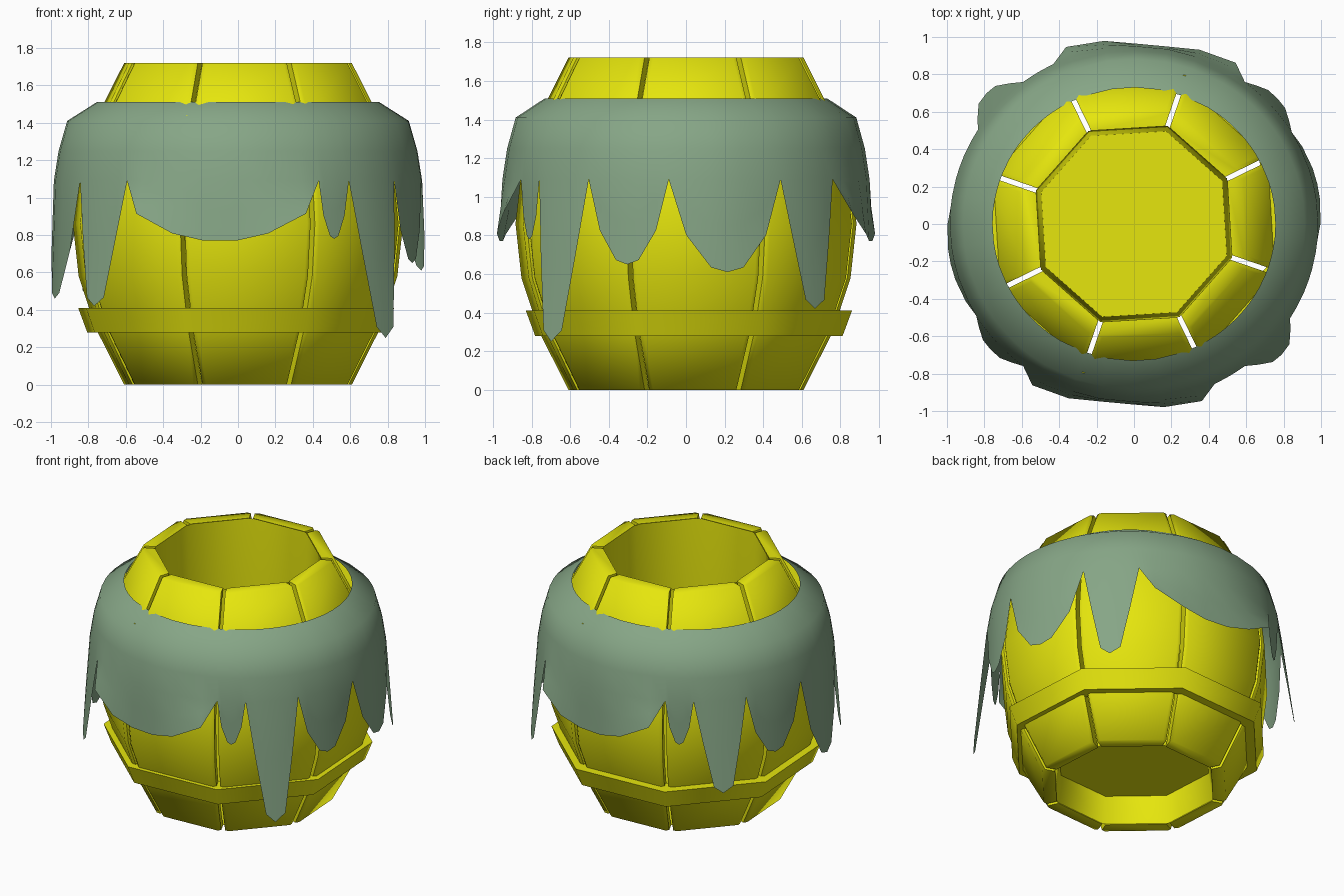
import bpy, bmesh, math
from math import radians, sin, cos, tan

if "Cube" in bpy.data.objects:
    bpy.data.objects.remove(bpy.data.objects["Cube"])

HALF = radians(22.5)
TURN = radians(3.5)
HEIGHT = 1.72


def material(name, color, rough):
    m = bpy.data.materials.new(name)
    m.use_nodes = True
    m.diffuse_color = (*color, 1)
    bsdf = m.node_tree.nodes["Principled BSDF"]
    bsdf.inputs["Base Color"].default_value = (*color, 1)
    bsdf.inputs["Roughness"].default_value = rough
    return m


yellow = material("barrel yellow", (0.79, 0.79, 0.004), 0.6)
green = material("slime green", (0.24, 0.38, 0.24), 0.5)


def finish(bm, name, mat, angle):
    bmesh.ops.remove_doubles(bm, verts=bm.verts, dist=0.0005)
    bmesh.ops.recalc_face_normals(bm, faces=bm.faces)
    mesh = bpy.data.meshes.new(name)
    bm.to_mesh(mesh)
    bm.free()
    ob = bpy.data.objects.new(name, mesh)
    bpy.context.collection.objects.link(ob)
    mesh.materials.append(mat)
    bpy.ops.object.select_all(action="DESELECT")
    ob.select_set(True)
    bpy.context.view_layer.objects.active = ob
    bpy.ops.object.shade_smooth_by_angle(angle=radians(angle))
    return ob


def skin(bm, rows):
    """Bridge neighbouring closed rows of vertices with quads."""
    n = len(rows[0])
    for a, b in zip(rows, rows[1:]):
        for i in range(n):
            j = (i + 1) % n
            bm.faces.new((a[i], a[j], b[j], b[i]))


def octagon(bm, apothem, z):
    r = apothem / cos(HALF)
    return [bm.verts.new((r * cos(TURN + HALF * k), r * sin(TURN + HALF * k), z))
            for k in range(1, 17, 2)]


# Barrel outline, mirrored about its middle: (height, apothem)
lower = [(0, 0.597), (0.3, 0.745), (0.58, 0.835)]
outline = lower + [(0.86, 0.865)] + [(HEIGHT - z, a) for z, a in reversed(lower)]

# Eight thick staves with chamfered sides and narrow gaps
section = [(0, -1, 0.04), (0, 1, 0.04), (0.018, 1, 0.014),
           (0.085, 1, 0.014), (0.085, -1, 0.014), (0.018, -1, 0.014)]
for s in range(8):
    bm = bmesh.new()
    mid = TURN + s * 2 * HALF
    rows = []
    for z, a in outline:
        row = []
        for sink, side, gap in section:
            d = a - sink
            w = side * (d * tan(HALF) - gap)
            row.append(bm.verts.new((d * cos(mid) - w * sin(mid),
                                     d * sin(mid) + w * cos(mid), z)))
        rows.append(row)
    skin(bm, rows)
    bm.faces.new(rows[0])
    bm.faces.new(rows[-1])
    finish(bm, f"stave_{s + 1}", yellow, 66)

# Straight inner tube, slightly narrower inside than at its mouths
FLOOR = 0.2
bm = bmesh.new()
tube = [(0.005, 0.512), (FLOOR, 0.485), (HEIGHT - 0.005, 0.512)]
skin(bm, [octagon(bm, a, z) for z, a in tube])
finish(bm, "inner_tube", yellow, 60)

# Floor inside the barrel
bm = bmesh.new()
bm.faces.new(octagon(bm, 0.485, FLOOR))
finish(bm, "barrel_floor", yellow, 30)


# Hoops, flaring toward the middle of the barrel
def hoop(name, z_narrow, z_wide):
    bm = bmesh.new()
    ring = [octagon(bm, a, z) for a, z in
            ((0.7, z_narrow), (0.778, z_narrow), (0.825, z_wide), (0.7, z_wide))]
    skin(bm, ring + ring[:1])
    return finish(bm, name, yellow, 50)


hoop("lower_hoop", 0.28, 0.41).location = (-0.01, 0.015, 0)
hoop("upper_hoop", HEIGHT - 0.28, HEIGHT - 0.41)

# Drip outlines: (fraction across the drip, fraction of its drop)
pointed = [(0, 0), (0.17, 0.47), (0.34, 0.93), (0.5, 1), (0.68, 0.93), (0.84, 0.47)]
rounded = [(0, 0), (0.15, 0.6), (0.36, 0.95), (0.5, 1), (0.64, 0.95), (0.85, 0.6)]
broad = [(0, 0), (0.09, 0.55), (0.27, 0.88), (0.42, 1), (0.58, 1), (0.73, 0.88), (0.91, 0.55)]

# Drips: outline, start and end angle, tip height, tip height opposite, outward lean
NOTCH = 1.09
drips = [(broad, -127, -64, 0.77, 0.77, 0.0), (rounded, -64, -53, 0.78, 0.78, 0.0),
         (pointed, -53, -32, 0.25, 0.46, 0.085), (rounded, -32, -5.4, 0.65, 0.65, 0.0),
         (rounded, -5.4, 31, 0.61, 0.46, 0.02), (pointed, 31, 53, 0.42, 0.42, 0.05)]

columns = []
for opposite in (0, 1):
    for shape, start, end, *tips, lean in drips:
        for f, drop in shape:
            angle = radians(start + f * (end - start) + 180 * opposite)
            fall = drop * (NOTCH - tips[opposite])
            # The broad drips hang flat, so their shoulders stand out
            out = 0.06 * min(1, abs(3 * f - 1.5)) if shape is broad else lean * drop
            columns.append((angle, fall, out))


def slime_point(bm, angle, r, z):
    return bm.verts.new((r * 1.015 * cos(angle), r * 0.98 * sin(angle), z))


bm = bmesh.new()
rows = [[slime_point(bm, t, r, z) for t, _, _ in columns]
        for r, z in ((0.745, 1.51), (0.9, 1.41), (0.945, 1.25), (0.97, NOTCH))]
for part in (0.5, 1):
    rows.append([slime_point(bm, t, 0.97 + part * out * (fall > 0), NOTCH - part * fall)
                 for t, fall, out in columns])
skin(bm, rows)
bmesh.ops.dissolve_degenerate(bm, dist=0.0005, edges=bm.edges)
finish(bm, "slime_coat", green, 60)
